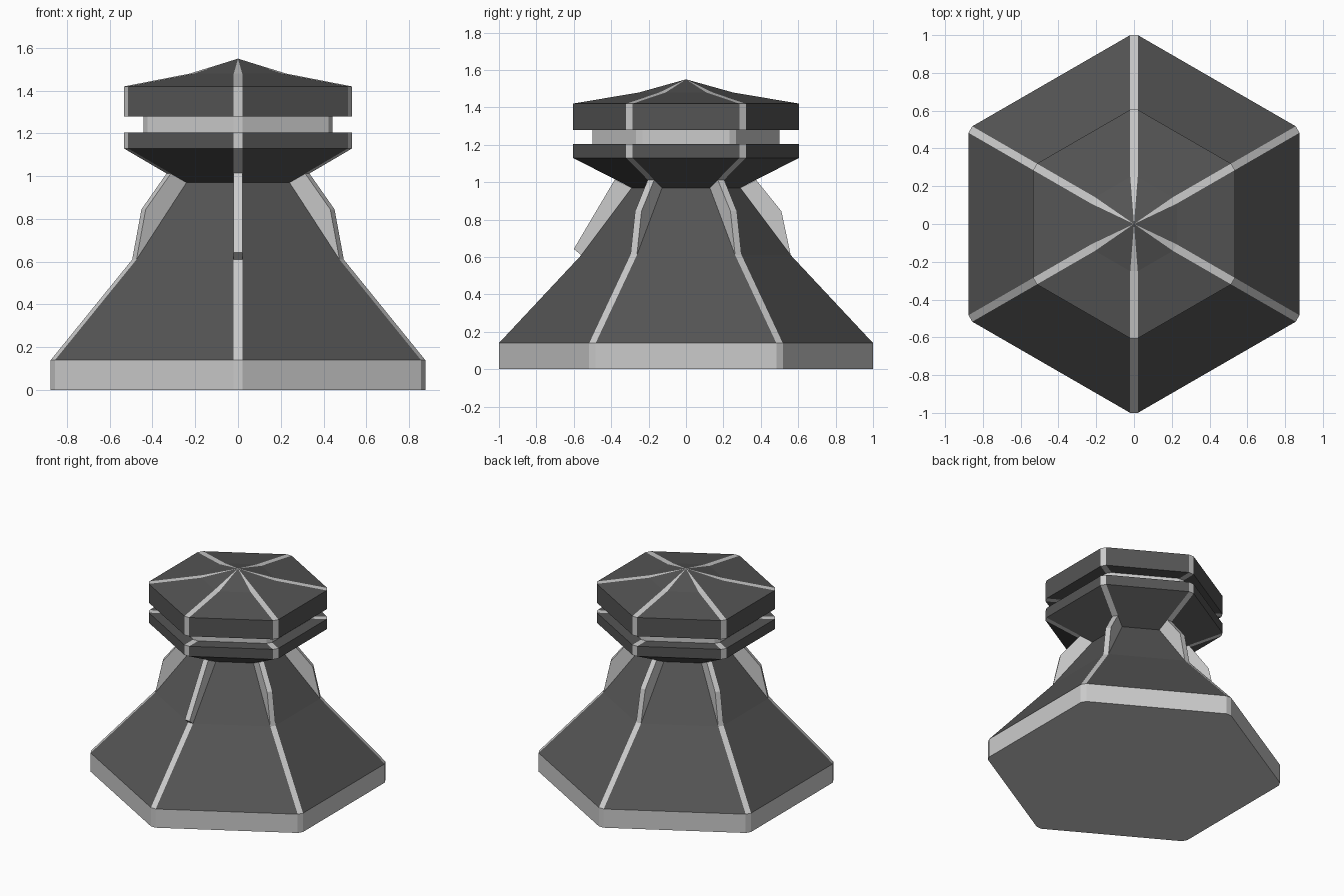
import bpy, bmesh
from math import cos, sin, pi

if "Cube" in bpy.data.objects:
    bpy.data.objects.remove(bpy.data.objects["Cube"])


def material(name, v):
    m = bpy.data.materials.new(name)
    m.diffuse_color = (v, v, v, 1)
    m.use_nodes = True
    m.node_tree.nodes["Principled BSDF"].inputs["Base Color"].default_value = m.diffuse_color
    return m


DARK = material("dark_grey", 0.09)
LIGHT = material("light_grey", 0.6)
HW = 0.02  # half width of the trimmed corners


def corner(k, d, side, z):
    a = pi / 6 + k * pi / 3
    return (d * cos(a) - side * sin(a), d * sin(a) + side * cos(a), z)


def finish(name, bm):
    bmesh.ops.remove_doubles(bm, verts=bm.verts, dist=1e-5)
    bmesh.ops.recalc_face_normals(bm, faces=bm.faces)
    me = bpy.data.meshes.new(name)
    bm.to_mesh(me)
    bm.free()
    me.materials.append(DARK)
    me.materials.append(LIGHT)
    ob = bpy.data.objects.new(name, me)
    bpy.context.collection.objects.link(ob)
    return ob


def hex_loft(name, profile, panel=0, bottom=False):
    """Hexagonal loft through (corner distance, z), with light corner strips."""
    bm = bmesh.new()
    rings = []
    for d, z in profile:
        hw = HW if d > 0 else 0
        rings.append([bm.verts.new(corner(k, d, s * hw, z))
                      for k in range(6) for s in (-1, 1)])
    for lo, hi in zip(rings, rings[1:]):
        for i in range(12):
            j = (i + 1) % 12
            f = bm.faces.new((lo[i], lo[j], hi[j], hi[i]))
            f.material_index = 1 if i % 2 == 0 else panel
    if bottom:
        bm.faces.new(rings[0][::-1]).material_index = 1
    bmesh.ops.dissolve_degenerate(bm, dist=1e-5, edges=bm.edges)
    ob = finish(name, bm)
    # open shells: make sure normals face outwards
    me = ob.data
    score = sum(p.normal.dot((p.center.x, p.center.y, 0)) * p.area for p in me.polygons)
    if score < 0:
        me.flip_normals()
    return ob


def fin(name, k, outline):
    """Flat plate standing on corner k, outline given as (distance, z)."""
    bm = bmesh.new()
    a, b = [[bm.verts.new(corner(k, d, s * HW, z)) for d, z in outline] for s in (-1, 1)]
    bm.faces.new(a)
    bm.faces.new(b[::-1])
    n = len(outline)
    for i in range(n):
        j = (i + 1) % n
        bm.faces.new((a[j], a[i], b[i], b[j]))
    for f in bm.faces:
        f.material_index = 1
    finish(name, bm)


# Stacked hexagonal body
hex_loft("base_plate", [(1, 0), (1, 0.14)], panel=1, bottom=True)
hex_loft("lower_body", [(1, 0.14), (0.56, 0.61), (0.29, 0.97)])
hex_loft("collar", [(0.29, 0.97), (0.605, 1.13), (0.605, 1.205), (0.5, 1.205)])
hex_loft("recessed_ring", [(0.5, 1.205), (0.5, 1.28)], panel=1)
hex_loft("cap", [(0.5, 1.28), (0.605, 1.28), (0.605, 1.42), (0.25, 1.48), (0, 1.55)])

# Corner fins under the collar; the front one is straight with a small step
for k in range(6):
    if k == 4:
        fin("front_fin", k, [(0.56, 0.61), (0.6, 0.643), (0.38, 1.015), (0.29, 0.97)])
    else:
        fin("side_fin", k, [(0.56, 0.61), (0.51, 0.845), (0.375, 1.012), (0.29, 0.97)])
